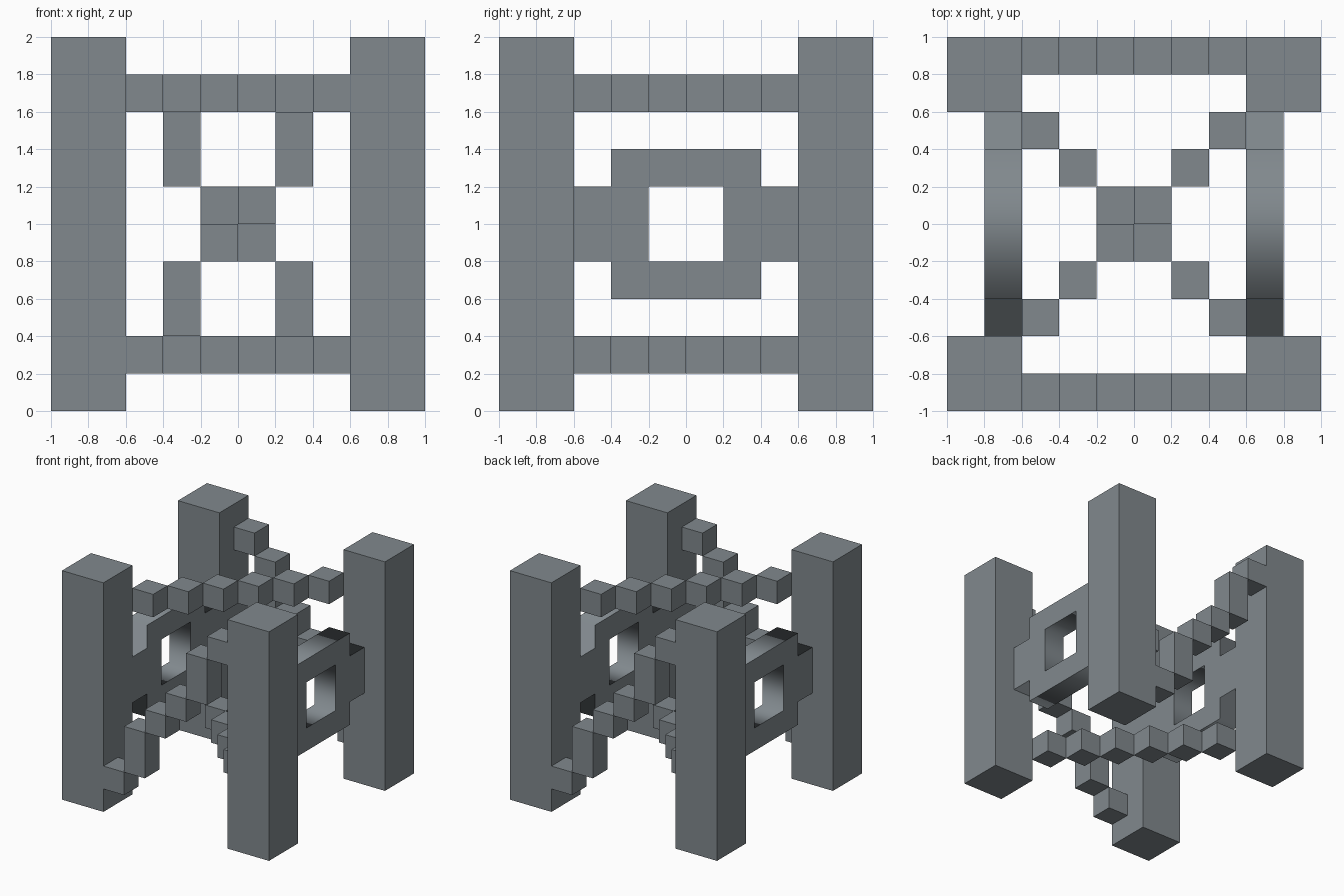
import bpy
import bmesh
from math import pi
from mathutils import Matrix

if "Cube" in bpy.data.objects:
    bpy.data.objects.remove(bpy.data.objects["Cube"])

grey = bpy.data.materials.new("slate grey")
grey.diffuse_color = (0.22, 0.25, 0.27, 1)
grey.use_nodes = True
grey.node_tree.nodes["Principled BSDF"].inputs["Base Color"].default_value = grey.diffuse_color


def make_blocks(name, blocks):
    """One object made of boxes, each given as (centre, size)."""
    bm = bmesh.new()
    for centre, size in blocks:
        matrix = Matrix.Translation(centre) @ Matrix.Diagonal((*size, 1))
        bmesh.ops.create_cube(bm, size=1, matrix=matrix)
    mesh = bpy.data.meshes.new(name)
    bm.to_mesh(mesh)
    bm.free()
    mesh.materials.append(grey)
    obj = bpy.data.objects.new(name, mesh)
    bpy.context.collection.objects.link(obj)
    return obj


def make_panel(name, x):
    """Cross-shaped plate with a square window, standing in the y-z plane."""
    quarter = [(0.6, 0.2), (0.4, 0.2), (0.4, 0.4)]
    outline = (quarter
               + [(-a, b) for a, b in reversed(quarter)]
               + [(-a, -b) for a, b in quarter]
               + [(a, -b) for a, b in reversed(quarter)])
    window = [(0.2, 0.2), (-0.2, 0.2), (-0.2, -0.2), (0.2, -0.2)]
    curve = bpy.data.curves.new(name, 'CURVE')
    curve.dimensions = '2D'
    curve.fill_mode = 'BOTH'
    curve.extrude = 0.1
    for loop in (outline, window):
        spline = curve.splines.new('POLY')
        spline.points.add(len(loop) - 1)
        for point, (a, b) in zip(spline.points, loop):
            point.co = (a, b, 0, 1)
        spline.use_cyclic_u = True
    curve.materials.append(grey)
    obj = bpy.data.objects.new(name, curve)
    bpy.context.collection.objects.link(obj)
    obj.location = (x, 0, 1)
    obj.rotation_euler = (pi / 2, 0, pi / 2)
    bpy.ops.object.select_all(action='DESELECT')
    obj.select_set(True)
    bpy.context.view_layer.objects.active = obj
    bpy.ops.object.convert(target='MESH')


# Corner pillars
for y, depth in ((-0.8, "front"), (0.8, "back")):
    for x, side in ((-0.8, "left"), (0.8, "right")):
        make_blocks(f"{depth}_{side}_pillar", [((x, y, 1), (0.4, 0.4, 2))])

# Windowed panels joining the pillars on both sides
make_panel("left_panel", -0.7)
make_panel("right_panel", 0.7)

# Diagonal chains of cubes, crossing each other at top and bottom
steps = [-0.5, -0.3, -0.1, 0.1, 0.3, 0.5]
cube = (0.2, 0.2, 0.2)
make_blocks("upper_diagonal_chain", [((s, s, 1.7), cube) for s in steps])
make_blocks("lower_diagonal_chain", [((s, -s, 0.3), cube) for s in steps])

# Staircases on the front and back, rising in opposite directions
levels = [0.2, 0.4, 0.8, 1.0, 1.2, 1.6, 1.8]
for name, turn in (("front_staircase", 1), ("back_staircase", -1)):
    make_blocks(name, [((turn * s, -0.9 * turn, (low + high) / 2),
                        (0.2, 0.2, high - low))
                       for s, low, high in zip(steps, levels, levels[1:])])
